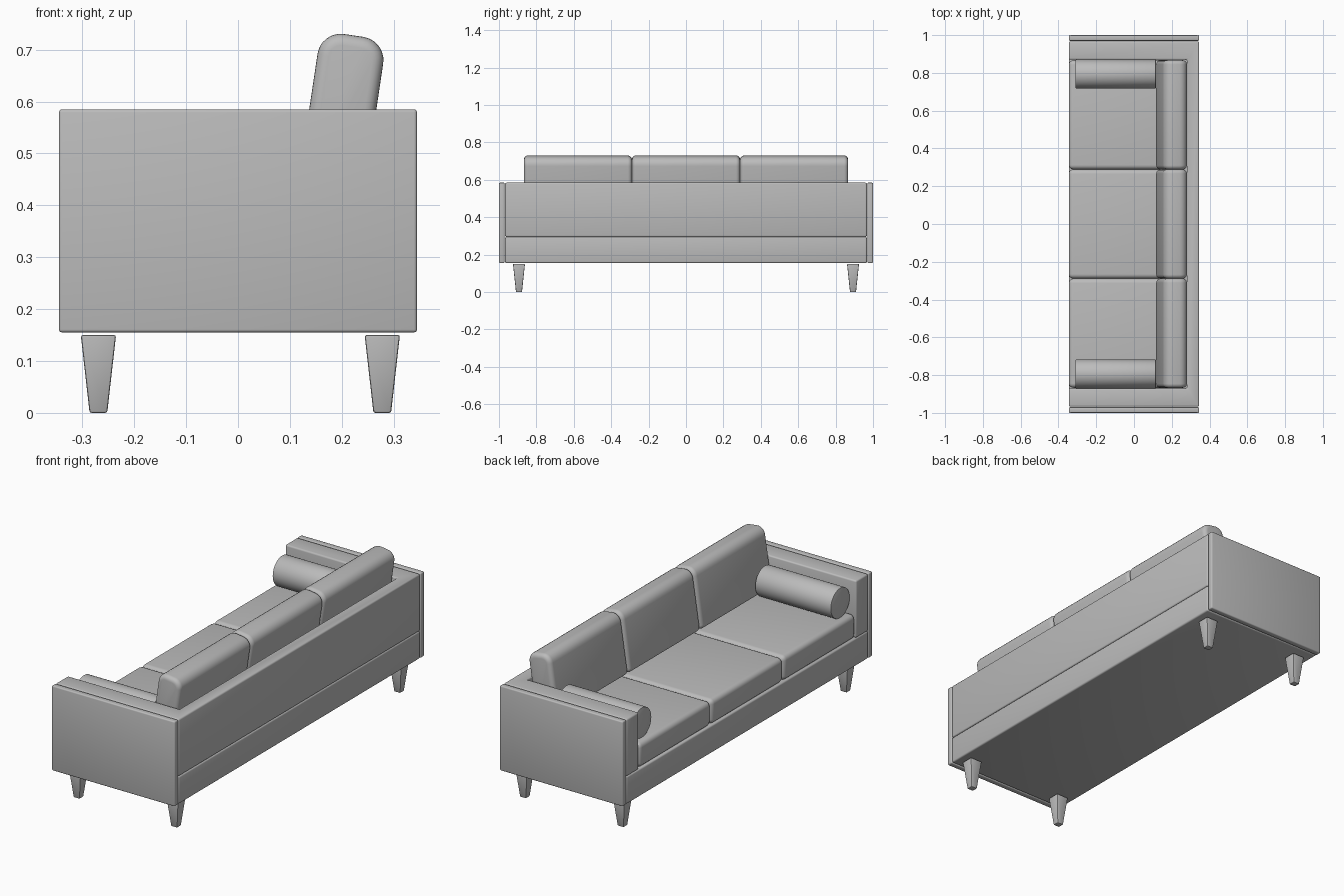
import bpy, bmesh
from math import radians, pi
from mathutils import Matrix, Vector

cube = bpy.data.objects.get("Cube")
if cube:
    bpy.data.objects.remove(cube, do_unlink=True)

GREY = (0.5, 0.5, 0.5, 1)
mat = bpy.data.materials.new("grey fabric")
mat.use_nodes = True
mat.diffuse_color = GREY
bsdf = mat.node_tree.nodes["Principled BSDF"]
bsdf.inputs["Base Color"].default_value = GREY
bsdf.inputs["Roughness"].default_value = 0.8


def finish(name, bm, bevel, segments=3, smooth=40):
    """Turn a bmesh into a shaded object with its sharp edges rounded."""
    bmesh.ops.recalc_face_normals(bm, faces=bm.faces)
    mesh = bpy.data.meshes.new(name)
    bm.to_mesh(mesh)
    bm.free()
    ob = bpy.data.objects.new(name, mesh)
    bpy.context.collection.objects.link(ob)
    mesh.materials.append(mat)
    mod = ob.modifiers.new("rounding", 'BEVEL')
    mod.width, mod.segments = bevel, segments
    mod.limit_method, mod.angle_limit = 'ANGLE', radians(50)
    mod.use_clamp_overlap = False
    bpy.ops.object.select_all(action='DESELECT')
    ob.select_set(True)
    bpy.context.view_layer.objects.active = ob
    bpy.ops.object.modifier_apply(modifier=mod.name)
    bpy.ops.object.shade_smooth_by_angle(angle=radians(smooth))
    return ob


def box_mesh(lo, hi):
    bm = bmesh.new()
    bmesh.ops.create_cube(bm, size=1)
    lo, hi = Vector(lo), Vector(hi)
    for v in bm.verts:
        v.co = (lo + hi) / 2 + v.co * (hi - lo)
    return bm


DEPTH = 0.345     # half depth of the sofa
BOTTOM, DECK, TOP = 0.155, 0.295, 0.585
ARM, SIDE = 0.87, 0.967

# Base box under the cushions
finish("base", box_mesh((-DEPTH, -SIDE, BOTTOM), (DEPTH, SIDE, DECK)), 0.008)

# U-shaped frame: both arms and the back in one piece
bm = bmesh.new()
outline = [(-DEPTH, -SIDE), (DEPTH, -SIDE), (DEPTH, SIDE), (-DEPTH, SIDE),
           (-DEPTH, ARM), (0.28, ARM), (0.28, -ARM), (-DEPTH, -ARM)]
face = bm.faces.new([bm.verts.new((x, y, DECK)) for x, y in outline])
up = bmesh.ops.extrude_face_region(bm, geom=[face])["geom"]
bmesh.ops.translate(bm, vec=(0, 0, TOP - DECK),
                    verts=[g for g in up if isinstance(g, bmesh.types.BMVert)])
finish("arm_and_back_frame", bm, 0.008)

# Three seat cushions and three leaning back cushions
HALF = 0.289
LEAN = Matrix.Translation((0.2, 0, 0.572)) @ Matrix.Rotation(radians(8.5), 4, 'Y')
for i, place in enumerate(("right", "middle", "left")):
    y = (i - 1) * 2 * HALF
    finish("seat_cushion_" + place,
           box_mesh((-DEPTH, y - HALF, DECK), (0.275, y + HALF, 0.42)), 0.024, 5, 60)

    bm = box_mesh((-0.064, y - HALF, -0.15), (0.064, y + HALF, 0.157))
    crown = [e for e in bm.edges if all(v.co.z > 0 for v in e.verts)
             and abs(e.verts[0].co.y - e.verts[1].co.y) > HALF]
    bmesh.ops.bevel(bm, geom=crown, offset=0.045, segments=6, profile=0.5,
                    affect='EDGES')
    bm.transform(LEAN)
    finish("back_cushion_" + place, bm, 0.022, 5, 60)

for side, place in ((-1, "right"), (1, "left")):
    # Thin outer side panel
    y0, y1 = sorted((side * 0.97, side))
    finish("side_panel_" + place,
           box_mesh((-DEPTH, y0, BOTTOM), (DEPTH, y1, TOP)), 0.006)

    # Bolster lying against the arm
    bm = bmesh.new()
    bmesh.ops.create_cone(bm, cap_ends=True, segments=40, radius1=0.076,
                          radius2=0.076, depth=0.425)
    bm.transform(Matrix.Translation((-0.097, side * 0.794, 0.493))
                 @ Matrix.Rotation(pi / 2, 4, 'Y'))
    finish("bolster_" + place, bm, 0.003, 2)

    # Tapered square legs
    for end, row in ((-0.269, "front"), (0.278, "back")):
        bm = box_mesh((-0.034, -0.032, 0), (0.034, 0.032, 0.15))
        for v in bm.verts:
            if v.co.z < 0.01:
                v.co.x *= 0.5
                v.co.y *= 0.5
        bm.transform(Matrix.Translation((end, side * 0.893, 0)))
        finish(f"leg_{row}_{place}", bm, 0.004, 2)
